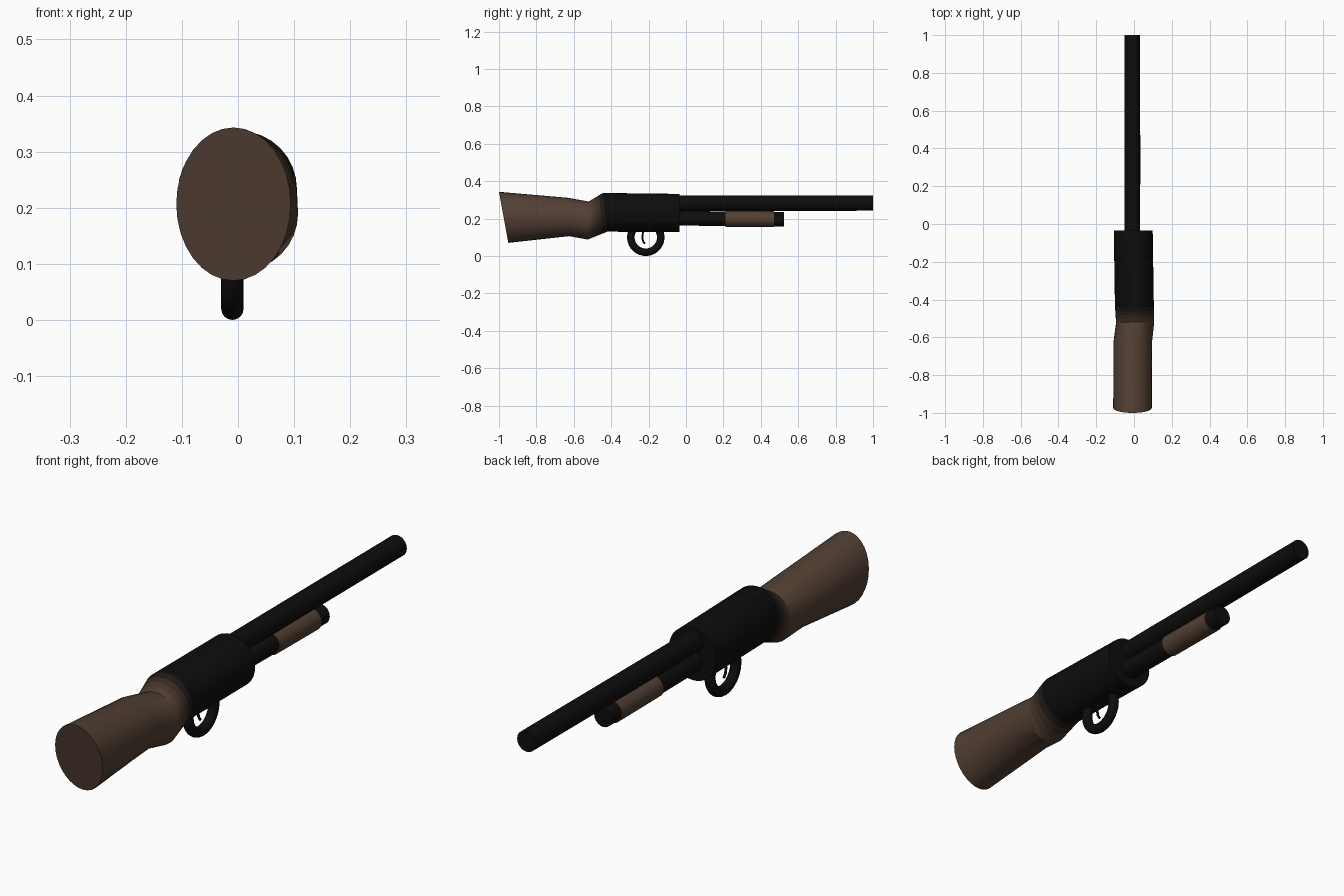
import bpy, bmesh, math
from mathutils import Vector

if "Cube" in bpy.data.objects:
    bpy.data.objects.remove(bpy.data.objects["Cube"])

SIDES = 32


def material(name, rgb):
    m = bpy.data.materials.new(name)
    m.diffuse_color = (*rgb, 1)
    m.use_nodes = True
    m.node_tree.nodes["Principled BSDF"].inputs["Base Color"].default_value = m.diffuse_color
    return m


BROWN, BLACK = (0.085, 0.05, 0.033), (0.004, 0.004, 0.004)
wood = material("wood", BROWN)
metal = material("metal", BLACK)
# wood-to-metal fade over the wrist
fade = [material(f"fade_{i}", [a + (b - a) * (i + 0.5) / 4 for a, b in zip(BROWN, BLACK)])
        for i in range(4)]


def finish(bm, name, mats, angle=30):
    bmesh.ops.recalc_face_normals(bm, faces=bm.faces)
    me = bpy.data.meshes.new(name)
    bm.to_mesh(me)
    bm.free()
    ob = bpy.data.objects.new(name, me)
    bpy.context.collection.objects.link(ob)
    for m in mats:
        me.materials.append(m)
    bpy.ops.object.select_all(action='DESELECT')
    ob.select_set(True)
    bpy.context.view_layer.objects.active = ob
    bpy.ops.object.shade_smooth_by_angle(angle=math.radians(angle))
    return ob


def loft(name, sections, mats, slots=None, sides=SIDES):
    """Skin elliptical sections (y_top, z_top, y_bottom, z_bottom, centre_x, half_width)."""
    bm = bmesh.new()
    rings = []
    for yt, zt, yb, zb, cx, rx in sections:
        ring = []
        for i in range(sides):
            a = 2 * math.pi * i / sides
            c = math.cos(a)
            ring.append(bm.verts.new((cx + rx * math.sin(a),
                                      (yt + yb) / 2 + c * (yt - yb) / 2,
                                      (zt + zb) / 2 + c * (zt - zb) / 2)))
        rings.append(ring)
    for k, (r0, r1) in enumerate(zip(rings, rings[1:])):
        for i in range(sides):
            j = (i + 1) % sides
            f = bm.faces.new((r0[i], r0[j], r1[j], r1[i]))
            f.material_index = slots[k] if slots else 0
    bm.faces.new(rings[0]).material_index = slots[0] if slots else 0
    bm.faces.new(rings[-1]).material_index = slots[-1] if slots else 0
    return finish(bm, name, mats)


def tube(name, y0, y1, z0, z1, r, mat, x=-0.008):
    """Straight round bar along y, with centre height going from z0 to z1."""
    return loft(name, [(y, z + r, y, z - r, x, r) for y, z in ((y0, z0), (y1, z1))], [mat])


# Butt stock, wrist and receiver in one skin
wrist = (-0.52, 0.291, -0.525, 0.088, 0.006, 0.101)
shoulder = (-0.445, 0.337, -0.42, 0.13, 0.002, 0.103)
blend = [tuple(a + (b - a) * t / 4 for a, b in zip(wrist, shoulder)) for t in range(5)]
loft("stock_and_receiver",
     [(-1.0, 0.343, -0.95, 0.07, -0.008, 0.102),
      (-0.63, 0.311, -0.625, 0.106, -0.007, 0.102),
      *blend,
      (-0.035, 0.332, -0.035, 0.127, -0.004, 0.103)],
     [wood, *fade, metal], [0, 0, 1, 2, 3, 4, 5])

# Barrel and magazine tube with sliding fore-end
tube("barrel", -0.1, 1.0, 0.281, 0.283, 0.041, metal)
tube("magazine_tube", -0.1, 0.525, 0.202, 0.197, 0.039, metal)
tube("fore_end", 0.21, 0.47, 0.199, 0.197, 0.043, wood)


def sweep(name, path, radius, closed, sides, mat):
    """Round bar along a list of points lying in the yz plane."""
    bm = bmesh.new()
    rings = []
    n = len(path)
    for k, p in enumerate(path):
        a = path[(k - 1) % n] if closed else path[max(k - 1, 0)]
        b = path[(k + 1) % n] if closed else path[min(k + 1, n - 1)]
        side = Vector((1, 0, 0))
        normal = (b - a).normalized().cross(side)
        rings.append([bm.verts.new(p + radius * (side * math.cos(t) + normal * math.sin(t)))
                      for t in (2 * math.pi * i / sides for i in range(sides))])
    for k in range(n if closed else n - 1):
        r0, r1 = rings[k], rings[(k + 1) % n]
        for i in range(sides):
            j = (i + 1) % sides
            bm.faces.new((r0[i], r0[j], r1[j], r1[i]))
    if not closed:
        bm.faces.new(rings[0])
        bm.faces.new(rings[-1])
    return finish(bm, name, [mat], 50)


# Trigger guard ring
sweep("trigger_guard",
      [Vector((-0.01, -0.215 + 0.08 * math.cos(t), 0.1 + 0.08 * math.sin(t)))
       for t in (2 * math.pi * i / 40 for i in range(40))], 0.02, True, 16, metal)

# Curved trigger
sweep("trigger",
      [Vector((-0.01, y, z)) for y, z in
       ((-0.222, 0.15), (-0.23, 0.125), (-0.234, 0.1), (-0.23, 0.08), (-0.22, 0.065))],
      0.005, False, 8, metal)
